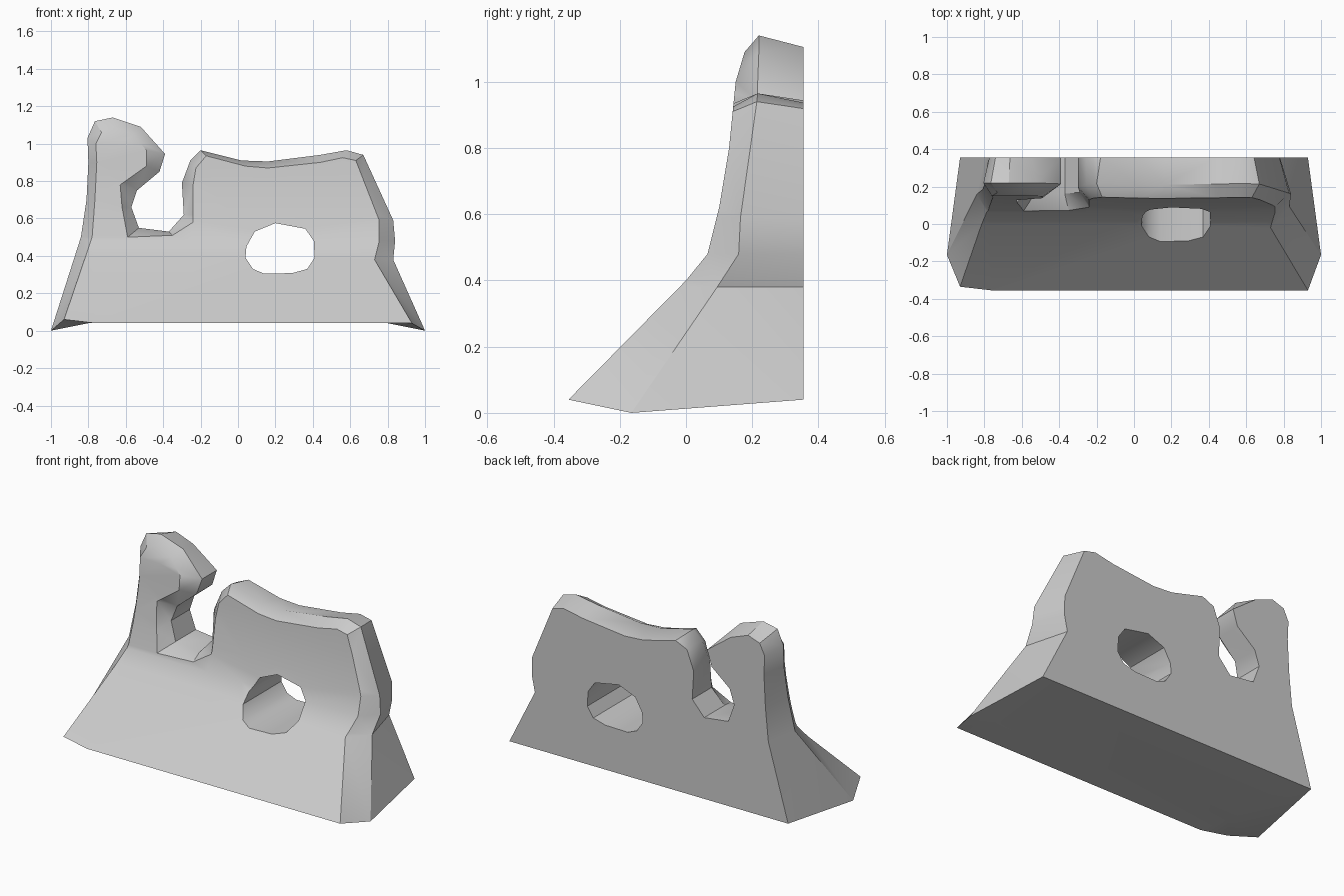
import bpy, bmesh

if "Cube" in bpy.data.objects:
    bpy.data.objects.remove(bpy.data.objects["Cube"])

# Front slope profile: (height, depth)
SLOPE = [(0.04, -0.355), (0.4, 0.0), (0.48, 0.065), (0.62, 0.1),
         (0.8, 0.13), (1.0, 0.15), (1.1, 0.18)]

# Matching outline points: silhouette x, z and front edge x, z
OUTLINE = [
    # left flank and hooked head
    (-1, 0, -.93, .06), (-.84, .5, -.78, .5), (-.81, .7, -.765, .7),
    (-.8, .9, -.755, .9), (-.805, 1.03, -.76, 1.0), (-.765, 1.12, -.73, 1.06),
    (-.67, 1.14, -.66, 1.09), (-.52, 1.09, -.56, 1.05),
    # notch
    (-.39, .945, -.49, .965), (-.42, .85, -.49, .88), (-.54, .75, -.63, .78),
    (-.57, .66, -.62, .66), (-.53, .55, -.59, .5), (-.37, .53, -.35, .51),
    (-.29, .62, -.24, .58), (-.3, .79, -.24, .78), (-.255, .91, -.225, .87),
    # saddle top and right flank
    (-.2, .965, -.17, .935), (.02, .91, .04, .88), (.16, .905, .16, .87),
    (.44, .94, .44, .9), (.58, .965, .56, .925), (.67, .94, .63, .91),
    (.83, .59, .755, .59), (.84, .48, .755, .48), (.83, .38, .73, .38),
    (1, 0, .93, .04),
    # underside
    (.8, .04, .78, .04), (-.8, .04, -.76, .04)]

HOLE = [(.04, .39), (.045, .45), (.09, .53), (.2, .575), (.36, .545), (.405, .48),
        (.41, .39), (.37, .33), (.29, .308), (.14, .305), (.08, .33)]
FLAT, BACK = -1.0, 0.355


def slope(z):
    z = min(max(z, SLOPE[0][0]), SLOPE[-1][0])
    for (z0, y0), (z1, y1) in zip(SLOPE, SLOPE[1:]):
        if z <= z1:
            return y0 + (y1 - y0) * (z - z0) / (z1 - z0)


bm = bmesh.new()


def ring(points):
    return [bm.verts.new(p) for p in points]


def bridge(a, b):
    n = len(a)
    for i in range(n):
        j = (i + 1) % n
        bm.faces.new((a[i], a[j], b[j], b[i]))


def ring_edges(r):
    return [bm.edges.get((r[i], r[i - 1])) for i in range(len(r))]


# Front edge, outermost ridge and back edge
front = ring([(fx, FLAT, fz) for _, _, fx, fz in OUTLINE])
ridge = ring([(x, min(slope(z) + max(.07, .19 - .2 * z), .22), z)
              for x, z, _, _ in OUTLINE])
back_points = []
for i, (x, z, fx, fz) in enumerate(OUTLINE):
    t = 0 if 8 <= i <= 16 else 0.7
    p = (x + (fx - x) * t, BACK, z + (fz - z) * t)
    if z <= 0.04:
        p = (max(-.93, min(.93, x)), BACK, .04)
    back_points.append(p)
back = ring(back_points)
bridge(front, ridge)
bridge(ridge, back)

# Window tunnel
hole_front = ring([(x, FLAT, z) for x, z in HOLE])
hole_back = ring([(x, BACK, z) for x, z in HOLE])
bridge(hole_front, hole_back)

# Front and back caps
for outer, inner in ((front, hole_front), (back, hole_back)):
    bmesh.ops.triangle_fill(bm, use_beauty=True, use_dissolve=False,
                            edges=ring_edges(outer) + ring_edges(inner))

# Cut the front cap at each slope level, then lean it back
for z, _ in SLOPE[1:-1]:
    faces = [f for f in bm.faces if all(v.co.y < -.9 for v in f.verts)]
    edges = {e for f in faces for e in f.edges}
    verts = {v for f in faces for v in f.verts}
    bmesh.ops.bisect_plane(bm, geom=list(verts) + list(edges) + faces, dist=1e-4,
                           plane_co=(0, 0, z), plane_no=(0, 0, 1))
for v in bm.verts:
    if v.co.y < -.9:
        v.co.y = slope(v.co.z)
bmesh.ops.triangulate(bm, faces=[f for f in bm.faces if len(f.verts) > 3])
bmesh.ops.recalc_face_normals(bm, faces=bm.faces[:])

mesh = bpy.data.meshes.new("rock_wall")
bm.to_mesh(mesh)
bm.free()
rock = bpy.data.objects.new("rock_wall", mesh)
bpy.context.collection.objects.link(rock)
bpy.context.view_layer.objects.active = rock
rock.select_set(True)
bpy.ops.object.shade_smooth_by_angle(angle=0.6)
